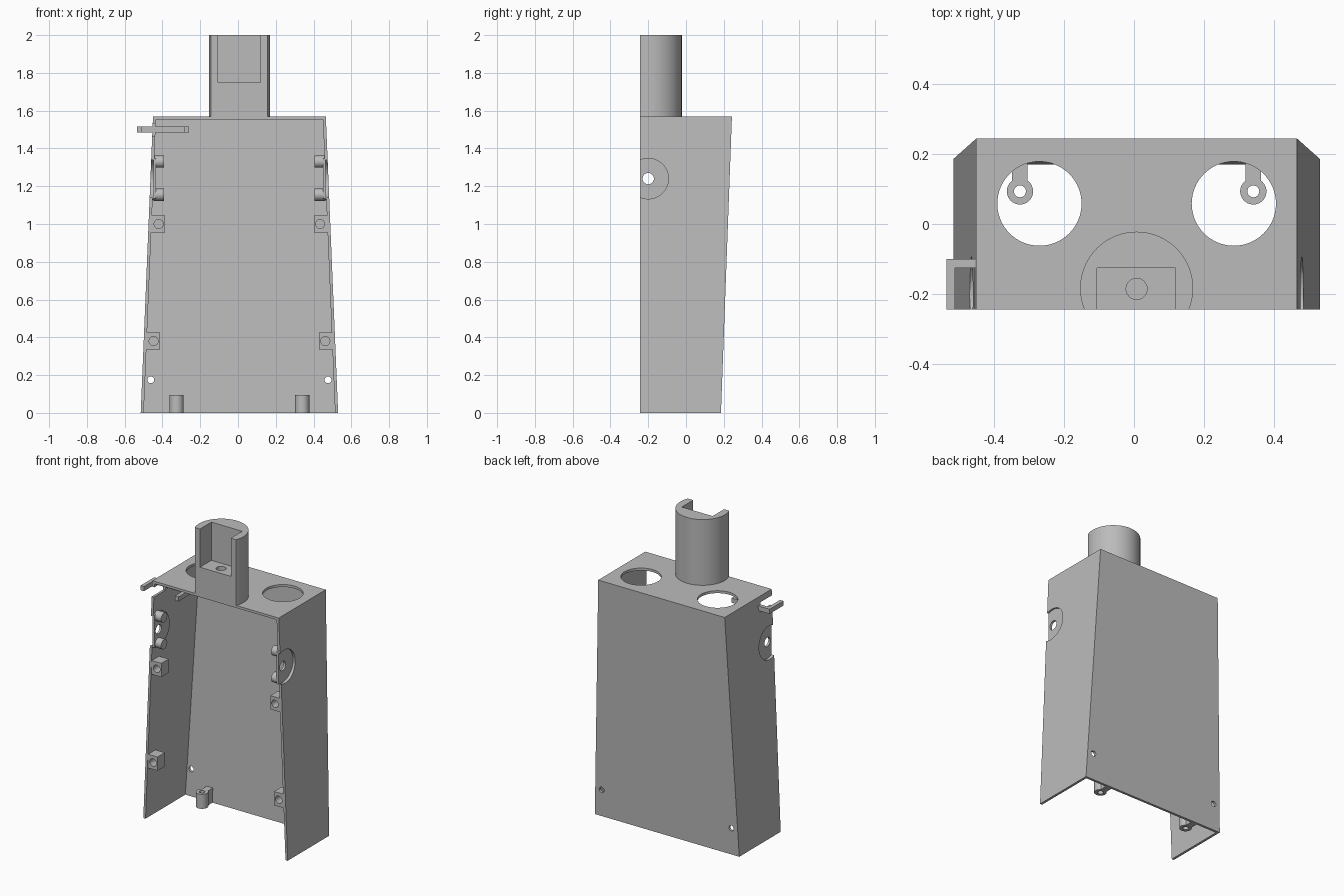
import bpy, bmesh, math
from mathutils import Matrix, Vector

if "Cube" in bpy.data.objects:
    bpy.data.objects.remove(bpy.data.objects["Cube"])

CX = 0.0075        # centre line of the housing
FRONT = -0.243     # open front plane
TOP = 1.57
WALL = 0.016

grey = bpy.data.materials.new("plain grey")
grey.use_nodes = True
colour = (0.5, 0.5, 0.5, 1)
grey.diffuse_color = colour
grey.node_tree.nodes["Principled BSDF"].inputs["Base Color"].default_value = colour


def finish(name, bm):
    bmesh.ops.recalc_face_normals(bm, faces=bm.faces)
    mesh = bpy.data.meshes.new(name)
    bm.to_mesh(mesh)
    bm.free()
    mesh.materials.append(grey)
    obj = bpy.data.objects.new(name, mesh)
    bpy.context.collection.objects.link(obj)
    return obj


def box(name, x, y, z):
    bm = bmesh.new()
    size = [b - a for a, b in (x, y, z)]
    mid = Vector([(a + b) / 2 for a, b in (x, y, z)])
    bmesh.ops.create_cube(bm, size=1, matrix=Matrix.Translation(mid) @ Matrix.Diagonal((*size, 1)))
    return finish(name, bm)


def cylinder(name, start, end, radius, sides=48):
    start, end = Vector(start), Vector(end)
    turn = (end - start).to_track_quat("Z", "Y").to_matrix().to_4x4()
    bm = bmesh.new()
    bmesh.ops.create_cone(bm, cap_ends=True, segments=sides, radius1=radius, radius2=radius,
                          depth=(end - start).length,
                          matrix=Matrix.Translation((start + end) / 2) @ turn)
    return finish(name, bm)


def half_width(z):
    return 0.5225 - 0.0414 * z


def back(z):
    return 0.185 + 0.037 * z


def tapered(name, z0, z1, front, inset):
    bm = bmesh.new()
    rings = []
    for z in (z0, z1):
        w, b = half_width(z) - inset, back(z) - inset
        rings.append([bm.verts.new((CX + x, y, z))
                      for x, y in ((-w, front), (w, front), (w, b), (-w, b))])
    low, high = rings
    bm.faces.new(low)
    bm.faces.new(high)
    for i in range(4):
        j = (i + 1) % 4
        bm.faces.new((low[i], low[j], high[j], high[i]))
    return finish(name, bm)


def boolean(obj, tools, operation="DIFFERENCE"):
    for tool in tools:
        mod = obj.modifiers.new("cut", "BOOLEAN")
        mod.operation, mod.solver, mod.object = operation, "EXACT", tool
        with bpy.context.temp_override(object=obj, active_object=obj):
            bpy.ops.object.modifier_apply(modifier=mod.name)


def discard(tools):
    for tool in tools:
        bpy.data.objects.remove(tool)


parts = []
front_trim = box("front_trim", (-1, 1), (-1, FRONT), (-1, 3))

# Tapered housing, open at the front and bottom
shell = tapered("housing", 0, TOP, FRONT, 0)
cuts = [tapered("cavity", -0.1, TOP - WALL, FRONT - 0.1, WALL),
        box("clip_slot", (-0.6, -0.38), (-0.4, -0.125), (1.465, 1.53))]
parts.append(shell)

for s, side in ((-1, "right"), (1, "left")):
    def at(x):
        return CX + s * x

    # Round openings in the lid and screw holes in the back
    cuts.append(cylinder("lid_opening", (at(0.277), 0.058, 1.4), (at(0.277), 0.058, 1.7), 0.12, 64))
    cuts.append(cylinder("screw_hole", (at(0.469), 0, 0.175), (at(0.469), 0.4, 0.175), 0.018, 24))

    # Round side recess with a backing disc and an axle hole
    recess = cylinder("recess", (at(0.456), -0.2, 1.24), (at(0.6), -0.2, 1.24), 0.107, 64)
    axle = cylinder("axle_hole", (at(0.3), -0.2, 1.24), (at(0.7), -0.2, 1.24), 0.03, 32)
    disc = cylinder(side + "_recess_disc", (at(0.442), -0.2, 1.24), (at(0.461), -0.2, 1.24), 0.114, 64)
    boolean(disc, [recess, axle, front_trim])
    cuts += [recess, axle]
    parts.append(disc)

    # Pegs above and below the axle hole
    for z, label in ((1.33, "upper"), (1.155, "lower")):
        parts.append(cylinder(f"{side}_{label}_peg", (at(0.398), -0.205, z), (at(0.456), -0.205, z), 0.032, 32))

    # Drilled mounting blocks
    for z, x, label in ((1.0, 0.4275, "upper"), (0.38, 0.4545, "lower")):
        block = box(f"{side}_{label}_block", sorted((at(x - 0.0335), at(half_width(z) - 0.01))),
                    (FRONT + 0.003, -0.165), (z - 0.045, z + 0.045))
        hole = cylinder("block_hole", (at(x), -0.4, z), (at(x), -0.185, z), 0.024, 32)
        boolean(block, [hole])
        discard([hole])
        parts.append(block)

    # Screw post webbed to the back wall
    x, y, height = at(0.3325), 0.093, 0.095
    post = cylinder(side + "_screw_post", (x, y, 0), (x, y, height), 0.0375, 40)
    web = box("web", (x - 0.022, x + 0.022), (y, 0.178), (0, height))
    hole = cylinder("post_hole", (x, y, -0.1), (x, y, 0.2), 0.017, 24)
    boolean(post, [web], "UNION")
    boolean(post, [hole])
    discard([web, hole])
    parts.append(post)

boolean(shell, cuts)
discard(cuts)

# Neck with a flat front, an open pocket and a blind hole
neck = cylinder("neck", (CX, -0.183, TOP - 0.014), (CX, -0.183, 2), 0.161, 96)
cuts = [box("pocket", (-0.105, 0.118), (-0.6, -0.125), (1.75, 2.2)),
        cylinder("neck_hole", (CX, -0.185, 1.62), (CX, -0.185, 1.9), 0.03, 32)]
boolean(neck, [front_trim] + cuts)
discard(cuts + [front_trim])
parts.append(neck)

# U-shaped clip through the right wall
clip = box("clip", (-0.535, -0.26), (FRONT, -0.1), (1.485, 1.515))
gap = box("gap", (-0.51, -0.285), (-0.5, -0.125), (1.4, 1.6))
boolean(clip, [gap])
discard([gap])
parts.append(clip)

# Smooth curved walls, keep edges sharp
bpy.ops.object.select_all(action="DESELECT")
for part in parts:
    part.select_set(True)
bpy.context.view_layer.objects.active = shell
bpy.ops.object.shade_smooth_by_angle(angle=math.radians(30))
